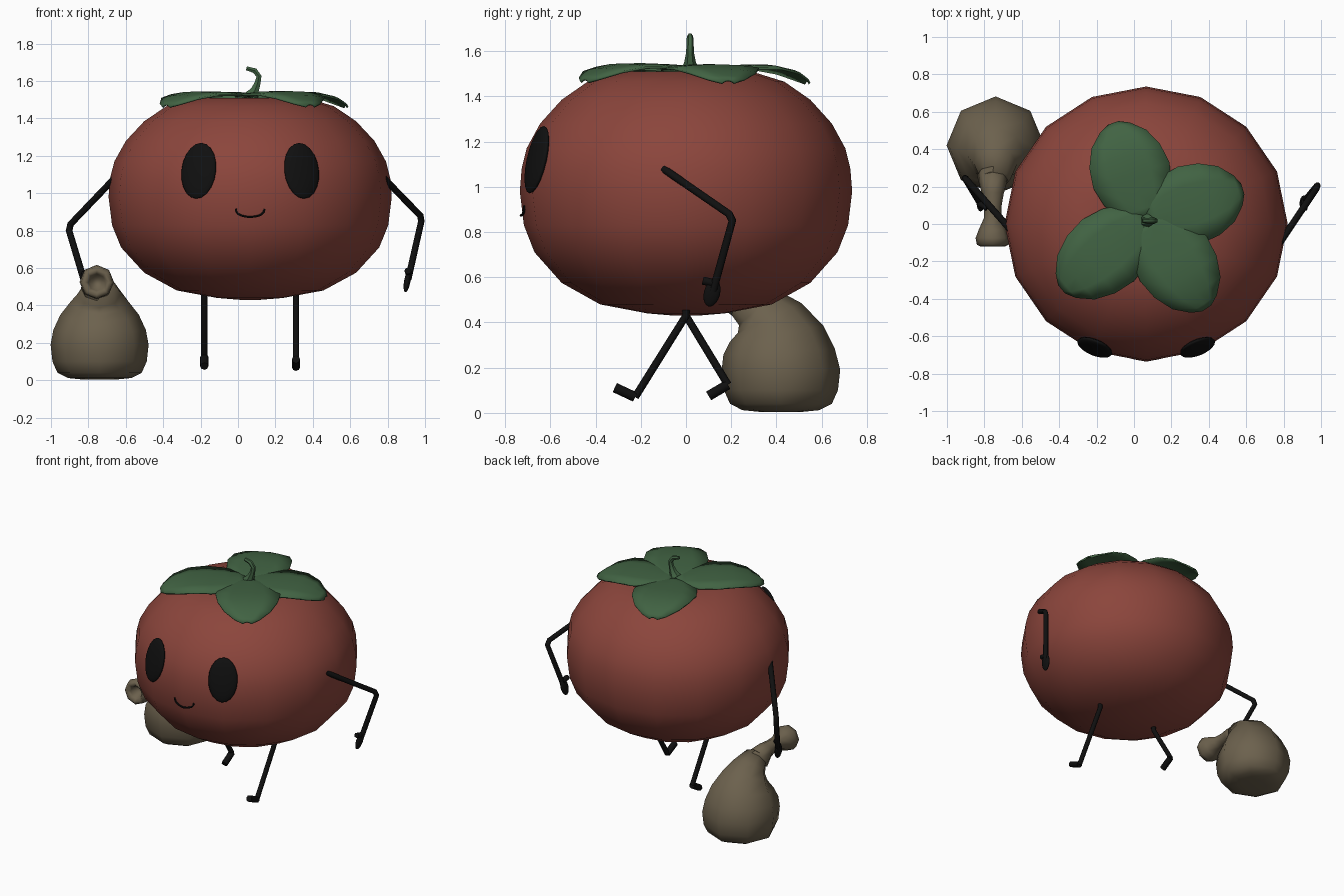
import bpy, math
from mathutils import Vector

if "Cube" in bpy.data.objects:
    bpy.data.objects.remove(bpy.data.objects["Cube"], do_unlink=True)

CX = 0.065  # body centre line


def material(name, rgb):
    m = bpy.data.materials.new(name)
    m.use_nodes = True
    m.diffuse_color = (*rgb, 1)
    bsdf = next(n for n in m.node_tree.nodes if n.type == "BSDF_PRINCIPLED")
    bsdf.inputs["Base Color"].default_value = (*rgb, 1)
    return m


red = material("tomato_red", (0.26, 0.06, 0.045))
green = material("leaf_green", (0.053, 0.125, 0.056))
tan = material("sack_tan", (0.15, 0.12, 0.075))
black = material("black", (0.005, 0.005, 0.005))


def mesh_object(name, verts, faces, mat):
    me = bpy.data.meshes.new(name)
    me.from_pydata(verts, [], faces)
    me.materials.append(mat)
    me.shade_smooth()
    ob = bpy.data.objects.new(name, me)
    bpy.context.collection.objects.link(ob)
    return ob


def loft(name, x, rings, sides, mat, widen=1.0):
    """Skin rings given as (y, z, radius, tilt towards the front in degrees)."""
    verts, faces = [], []
    for y, z, r, tilt in rings:
        t = math.radians(tilt)
        for j in range(sides):
            a = math.tau * j / sides
            s = r * math.sin(a)
            verts.append((x + widen * r * math.cos(a), y + s * math.cos(t), z + s * math.sin(t)))
    for i in range(len(rings) - 1):
        for j in range(sides):
            k = (j + 1) % sides
            faces.append((i * sides + j, i * sides + k, (i + 1) * sides + k, (i + 1) * sides + j))
    faces.append(tuple(reversed(range(sides))))
    faces.append(tuple(range(len(verts) - sides, len(verts))))
    return mesh_object(name, verts, faces, mat)


def tube(name, points, radius, mat, taper=None, res=2):
    cu = bpy.data.curves.new(name, "CURVE")
    cu.dimensions = "3D"
    cu.bevel_depth = radius
    cu.bevel_resolution = res
    cu.use_fill_caps = True
    sp = cu.splines.new("POLY")
    sp.points.add(len(points) - 1)
    for i, p in enumerate(points):
        sp.points[i].co = (*p, 1)
        sp.points[i].radius = taper[i] if taper else 1
    cu.materials.append(mat)
    ob = bpy.data.objects.new(name, cu)
    bpy.context.collection.objects.link(ob)
    bpy.ops.object.select_all(action="DESELECT")
    bpy.context.view_layer.objects.active = ob
    ob.select_set(True)
    bpy.ops.object.convert(target="MESH")
    bpy.ops.object.shade_smooth_by_angle(angle=math.radians(50))


def ellipsoid(name, centre, size, turn, mat):
    bpy.ops.mesh.primitive_uv_sphere_add(segments=16, ring_count=10, location=centre,
                                         rotation=[math.radians(t) for t in turn])
    ob = bpy.context.object
    ob.name = name
    ob.scale = size
    ob.data.materials.append(mat)
    ob.data.shade_smooth()


# Round body
profile = [(0.05, 0.43), (0.17, 0.44), (0.38, 0.48), (0.55, 0.575), (0.67, 0.71),
           (0.717, 0.83), (0.735, 0.98), (0.727, 1.08), (0.705, 1.17), (0.645, 1.28),
           (0.55, 1.385), (0.435, 1.465), (0.29, 1.51), (0.1, 1.505)]
loft("body", CX, [(0, z, r, 0) for r, z in profile], 16, red, 1.03)

# Face
for side, name in ((1, "left_eye"), (-1, "right_eye")):
    ellipsoid(name, (CX + side * 0.275, -0.66, 1.12), (0.1, 0.028, 0.153), (-13, 0, side * 22), black)
smile = []
for i in range(11):
    a = math.pi * i / 10
    dx = -0.077 * math.cos(a)
    smile.append((CX + dx, -0.73 + abs(dx) * 0.19, 0.917 - 0.044 * math.sin(a) ** 0.8))
tube("mouth", smile, 0.006, black, res=1)

# Four drooping leaves
half_width = (0.06, 0.14, 0.19, 0.215, 0.2, 0.155, 0.085, 0.03)
along = (0, 0.1, 0.25, 0.45, 0.65, 0.83, 0.95, 1)
height = (1.525, 1.53, 1.535, 1.541, 1.54, 1.52, 1.49, 1.473)
across = (-1, -0.5, 0, 0.5, 1)


def leaf(name, angle, length, lift):
    a = math.radians(angle)
    out, left = Vector((math.cos(a), math.sin(a), 0)), Vector((-math.sin(a), math.cos(a), 0))
    verts, faces = [], []
    for u, w, z in zip(along, half_width, height):
        for v in across:
            p = Vector((CX, 0.03, z + lift - 0.014 * v * v)) + out * u * length + left * v * w
            verts.append(p)
    n = len(across)
    for i in range(len(along) - 1):
        for j in range(n - 1):
            k = i * n + j
            faces.append((k, k + n, k + n + 1, k + 1))
    ob = mesh_object(name, verts, faces, green)
    ob.modifiers.new("thickness", "SOLIDIFY").thickness = 0.01


leaf("right_back_leaf", 109, 0.54, 0.0)
leaf("left_leaf", 17, 0.54, 0.002)
leaf("right_front_leaf", 220, 0.59, 0.004)
leaf("left_front_leaf", 304, 0.58, 0.006)

# Hooked stem
tube("stem", [(0.07, 0.018, 1.52), (0.09, 0.018, 1.55), (0.105, 0.018, 1.59), (0.112, 0.018, 1.625),
              (0.09, 0.018, 1.655), (0.045, 0.018, 1.668)],
     0.02, green, (2.0, 1.3, 0.9, 0.8, 0.8, 0.6), 1)

# Arms and hands
tube("left_arm", [(0.78, -0.1, 1.08), (0.975, 0.19, 0.88), (0.98, 0.205, 0.85), (0.91, 0.12, 0.54)],
     0.018, black)
ellipsoid("left_hand", (0.905, 0.115, 0.53), (0.017, 0.036, 0.062), (-14, 10, 0), black)
tube("left_thumb", [(0.912, 0.13, 0.572), (0.908, 0.075, 0.585)], 0.018, black)
tube("right_arm", [(-0.66, -0.03, 1.08), (-0.895, 0.235, 0.835), (-0.903, 0.245, 0.8),
                   (-0.825, 0.115, 0.54)], 0.018, black)
ellipsoid("right_hand", (-0.822, 0.105, 0.52), (0.017, 0.036, 0.06), (-14, -10, 0), black)
tube("right_thumb", [(-0.83, 0.11, 0.565), (-0.785, 0.085, 0.575)], 0.016, black)

# Striding legs with short feet
for name, x, ankle, toe in (("left", 0.31, (-0.225, 0.07), (-0.315, 0.112)),
                            ("right", -0.18, (0.185, 0.125), (0.1, 0.075))):
    tube(name + "_leg", [(x, 0, 0.47), (x, 0, 0.43), (x, *ankle)], 0.017, black)
    tube(name + "_foot", [(x, *ankle), (x, *toe)], 0.022, black)

# Sack with a bent neck and an open flared mouth
loft("sack", -0.74, [(0.42, 0.005, 0.1, 0), (0.42, 0.012, 0.17, 0), (0.42, 0.04, 0.225, 0),
                     (0.42, 0.1, 0.252, 0), (0.42, 0.19, 0.262, 0), (0.412, 0.27, 0.247, 3),
                     (0.4, 0.35, 0.21, 10), (0.37, 0.42, 0.155, 25), (0.32, 0.465, 0.115, 42),
                     (0.24, 0.505, 0.08, 60)], 8, tan)
loft("sack_neck", -0.755, [(0.26, 0.495, 0.085, 55), (0.16, 0.525, 0.058, 80), (0.09, 0.53, 0.046, 90),
                           (0.03, 0.53, 0.048, 90), (-0.03, 0.527, 0.075, 90), (-0.075, 0.525, 0.092, 90),
                           (-0.11, 0.523, 0.085, 90), (-0.12, 0.523, 0.065, 90),
                           (-0.1, 0.523, 0.045, 90), (-0.05, 0.525, 0.025, 90)], 8, tan)
